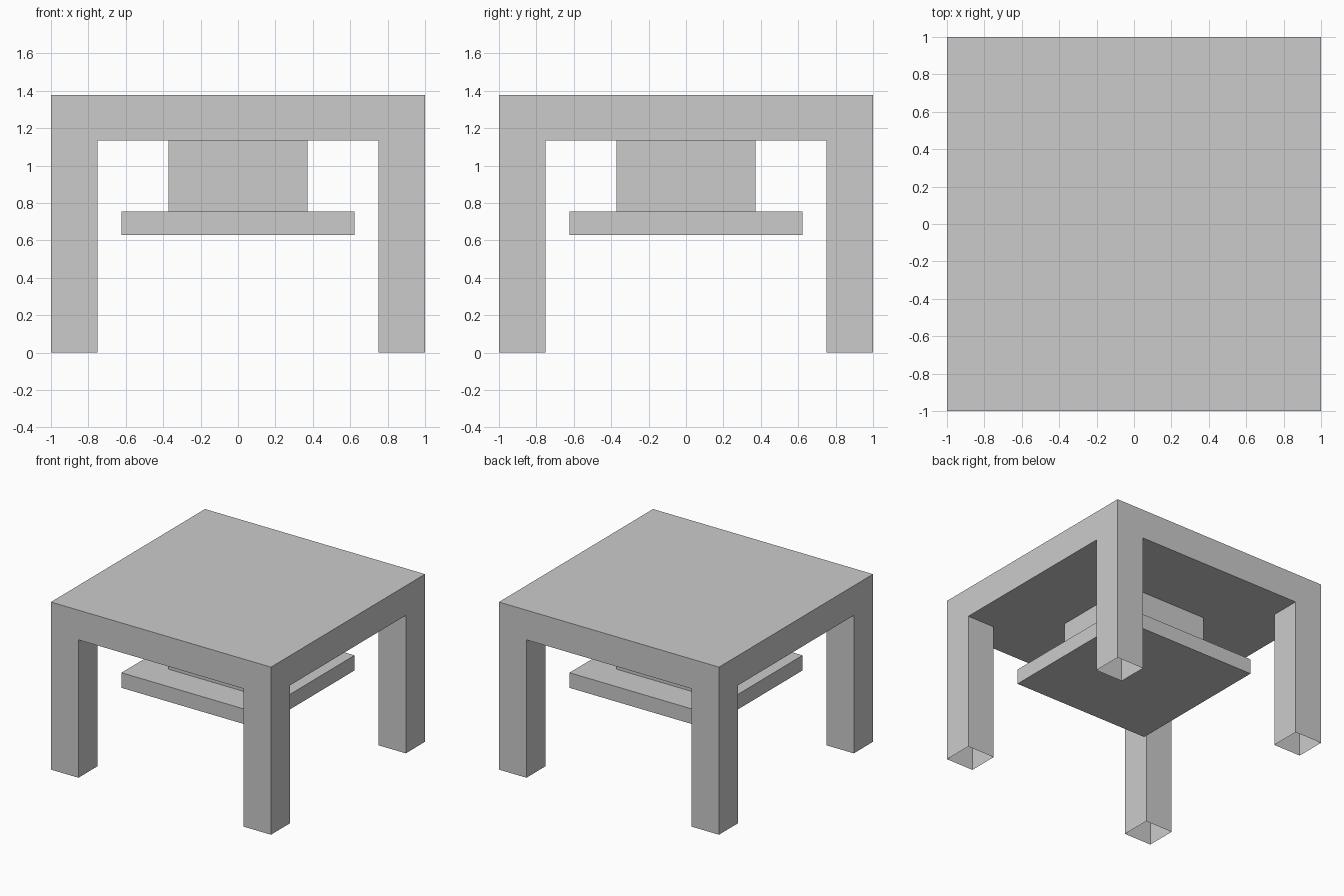
import bpy, bmesh
from mathutils import Vector

if "Cube" in bpy.data.objects:
    bpy.data.objects.remove(bpy.data.objects["Cube"])

TOP_Z, UNDER_Z = 1.377, 1.133    # tabletop upper and lower surface
HALF, INNER = 1.0, 0.75          # table half width, inner side of legs


def finish(bm, name):
    mesh = bpy.data.meshes.new(name)
    bm.to_mesh(mesh)
    bm.free()
    ob = bpy.data.objects.new(name, mesh)
    bpy.context.collection.objects.link(ob)
    return ob


def box(name, half, z0, z1, open_ends=False):
    bm = bmesh.new()
    bmesh.ops.create_cube(bm, size=2)
    for v in bm.verts:
        v.co = (v.co.x * half, v.co.y * half, z1 if v.co.z > 0 else z0)
    bm.normal_update()
    if open_ends:
        ends = [f for f in bm.faces if abs(f.normal.z) > 0.5]
        bmesh.ops.delete(bm, geom=ends, context='FACES_ONLY')
    return finish(bm, name)


# Tabletop and legs: a 3x3 grid raised into a slab, corners pulled down
bm = bmesh.new()
bmesh.ops.create_grid(bm, x_segments=3, y_segments=3, size=1)
for v in bm.verts:
    for i in (0, 1):
        s = 1 if v.co[i] > 0 else -1
        v.co[i] = s * (HALF if abs(v.co[i]) > 0.9 else INNER)
    v.co.z = UNDER_Z
under = list(bm.faces)
corners = [f for f in under
           if min(abs(c) for c in f.calc_center_median().xy) > INNER]
res = bmesh.ops.extrude_face_region(bm, geom=under, use_keep_orig=True)
raised = [g for g in res["geom"] if isinstance(g, bmesh.types.BMVert)]
bmesh.ops.translate(bm, verts=raised, vec=Vector((0, 0, TOP_Z - UNDER_Z)))

feet = []
for f in corners:
    res = bmesh.ops.extrude_face_region(bm, geom=[f])
    low = [g for g in res["geom"] if isinstance(g, bmesh.types.BMVert)]
    bmesh.ops.translate(bm, verts=low, vec=Vector((0, 0, -UNDER_Z)))
    feet += [g for g in res["geom"] if isinstance(g, bmesh.types.BMFace)]
bmesh.ops.recalc_face_normals(bm, faces=bm.faces[:])

# Legs are hollow and open at the floor
bmesh.ops.delete(bm, geom=feet, context='FACES_ONLY')
bmesh.ops.dissolve_limit(bm, angle_limit=0.01, verts=bm.verts[:], edges=bm.edges[:])
finish(bm, "table_with_legs")

# Hanging core and the shelf below it
box("shelf_support", 0.371, 0.753, UNDER_Z, open_ends=True)
box("shelf", 0.623, 0.629, 0.753)
